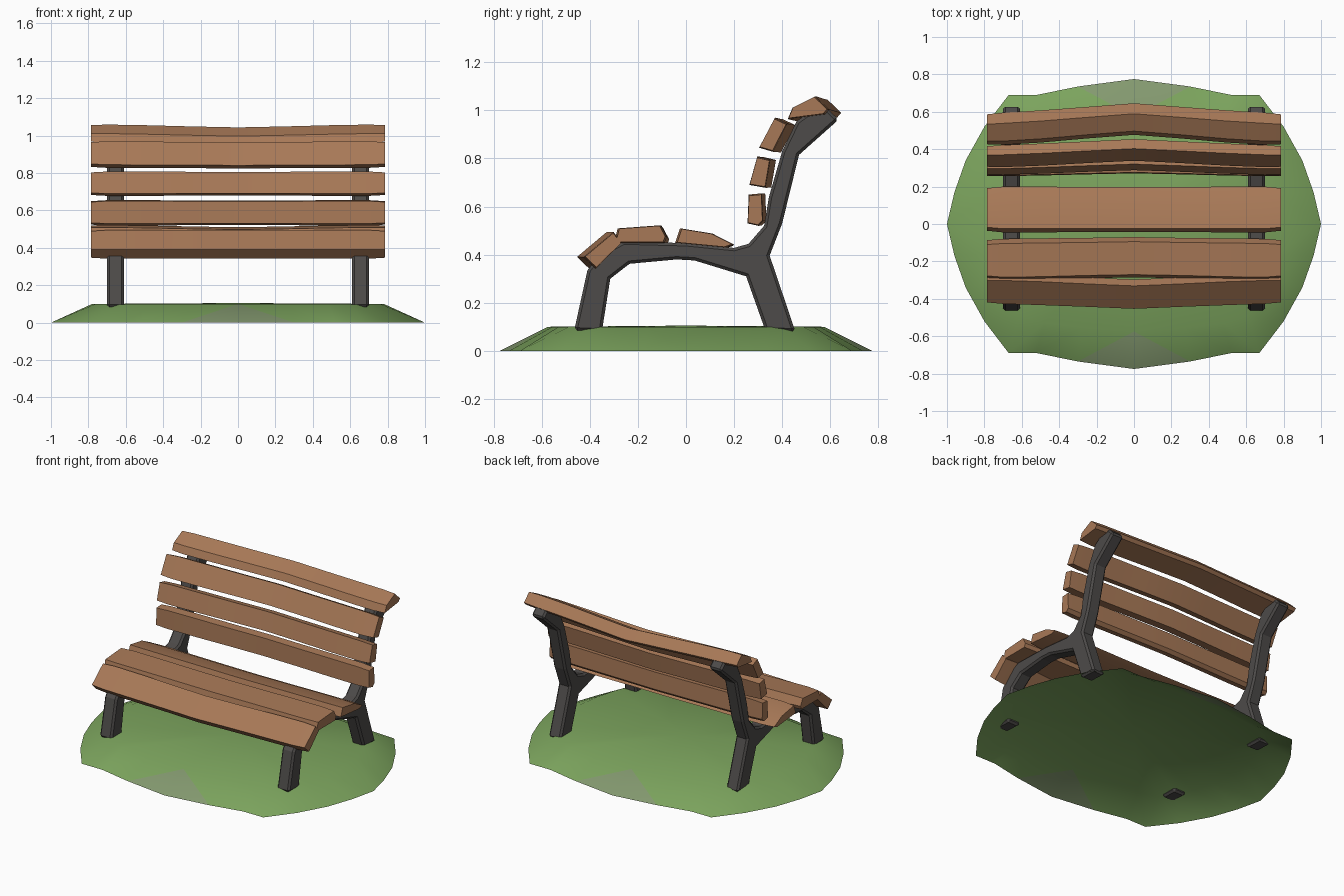
import bpy, bmesh, math

if "Cube" in bpy.data.objects:
    bpy.data.objects.remove(bpy.data.objects["Cube"])


def material(name, rgb):
    m = bpy.data.materials.new(name)
    m.diffuse_color = (*rgb, 1)
    m.use_nodes = True
    m.node_tree.nodes["Principled BSDF"].inputs["Base Color"].default_value = m.diffuse_color
    return m


WOOD = material("warm wood", (0.39, 0.19, 0.095))
IRON = material("dark iron", (0.075, 0.07, 0.067))
GRASS = material("grass green", (0.20, 0.37, 0.11))
WORN = material("worn grass", (0.23, 0.32, 0.16))


def make(name, bm, mats, smooth=None):
    me = bpy.data.meshes.new(name)
    bm.to_mesh(me)
    bm.free()
    ob = bpy.data.objects.new(name, me)
    bpy.context.collection.objects.link(ob)
    for m in mats:
        me.materials.append(m)
    if smooth:
        bpy.ops.object.select_all(action='DESELECT')
        ob.select_set(True)
        bpy.context.view_layer.objects.active = ob
        bpy.ops.object.shade_smooth_by_angle(angle=math.radians(smooth))
    return ob


# Slat: a (y, z) section swept along x, bowed in the middle
def slat(name, section, bow):
    bm = bmesh.new()
    rings = []
    cy = sum(p[0] for p in section) / len(section)
    cz = sum(p[1] for p in section) / len(section)
    for x, t, s in ((-.785, 0, .93), (-.70, .06, 1), (-.5, .28, 1), (-.25, .65, .98), (0, 1, .98),
                    (.25, .65, .98), (.5, .28, 1), (.70, .06, 1), (.785, 0, .93)):
        rings.append([bm.verts.new((x, cy + (y - cy) * s + bow[0] * t,
                                    cz + (z - cz) * s + bow[1] * t)) for y, z in section])
    n = len(section)
    for a, b in zip(rings, rings[1:]):
        for i in range(n):
            j = (i + 1) % n
            bm.faces.new((a[i], a[j], b[j], b[i]))
    bm.faces.new(rings[0])
    bm.faces.new(rings[-1][::-1])
    bmesh.ops.recalc_face_normals(bm, faces=bm.faces)
    return make(name, bm, [WOOD], 30)


# Seat slats
slat("seat_slat_front", [(-.425, .39), (-.375, .342), (-.265, .45), (-.30, .495)], (-.03, 0))
slat("seat_slat_middle", [(-.30, .45), (-.285, .51), (-.105, .523), (-.08, .475), (-.09, .45)], (.012, -.012))
slat("seat_slat_rear", [(-.045, .45), (-.025, .51), (.11, .488), (.20, .442), (.165, .43)], (0, -.005))

# Backrest slats
slat("back_slat_1", [(.255, .53), (.26, .65), (.315, .655), (.32, .54), (.30, .52)], (.015, 0))
slat("back_slat_2", [(.262, .69), (.295, .808), (.35, .795), (.33, .678)], (.025, 0))
slat("back_slat_3", [(.302, .845), (.368, .97), (.42, .945), (.36, .828)], (.035, -.005))
slat("back_slat_top", [(.42, .965), (.44, 1.012), (.535, 1.06), (.592, 1.005), (.575, .985)], (.055, -.015))

# Side frames: one profile extruded in x, mirrored to the other end
PROFILE = [(-.465, .085), (-.35, .08), (-.315, .30), (-.235, .362), (-.04, .38), (.035, .376),
           (.25, .31), (.33, .085), (.455, .08), (.348, .396), (.40, .53), (.47, .815), (.635, .962),
           (.565, 1.03), (.46, .955), (.40, .83), (.345, .64), (.325, .52), (.26, .445),
           (.20, .428), (0, .448), (-.26, .455), (-.36, .40), (-.41, .335)]
bm = bmesh.new()
face = bm.faces.new([bm.verts.new((.61, y, z)) for y, z in PROFILE])
ext = bmesh.ops.extrude_face_region(bm, geom=[face])
for v in ext["geom"]:
    if isinstance(v, bmesh.types.BMVert):
        v.co.x = .70
if not face.is_valid or len(bm.faces) < len(PROFILE) + 2:
    bm.faces.new([v for v in bm.verts if v.co.x < .65][:len(PROFILE)])
bmesh.ops.recalc_face_normals(bm, faces=bm.faces)
frame = make("side_frames", bm, [IRON])
bev = frame.modifiers.new("chamfer", 'BEVEL')
bev.width = .012
bev.segments = 1
bev.limit_method = 'ANGLE'
bev.angle_limit = math.radians(60)
mir = frame.modifiers.new("mirror", 'MIRROR')
mir.use_axis = (True, False, False)

# Grass mound: one quarter of an open low-poly shell, mirrored twice
OUTER = [(1, 0), (.96, .17), (.90, .34), (.80, .52), (.67, .69), (.52, .69), (.30, .735), (0, .775)]
INNER = [(.78, 0), (.76, .16), (.72, .30), (.68, .41), (.61, .49), (.48, .53), (.28, .555), (0, .575)]
HEIGHT = [.10, .10, .10, .098, .098, .10, .10, .10]
bm = bmesh.new()
outer = [bm.verts.new((x, y, 0.003)) for x, y in OUTER]
inner = [bm.verts.new((x, y, z)) for (x, y), z in zip(INNER, HEIGHT)]
centre = bm.verts.new((0, 0, .105))
for i in range(len(OUTER) - 1):
    bm.faces.new((outer[i], outer[i + 1], inner[i + 1]))
    bm.faces.new((outer[i], inner[i + 1], inner[i]))
    bm.faces.new((inner[i], inner[i + 1], centre))
bmesh.ops.recalc_face_normals(bm, faces=bm.faces)
if sum(f.normal.z for f in bm.faces) < 0:
    bmesh.ops.reverse_faces(bm, faces=bm.faces)
# worn patches at the middle of the front and back rim
for f in bm.faces:
    c = f.calc_center_median()
    f.material_index = 1 if c.x < .15 and c.y > .6 else 0
for v in outer:
    v.co.z = 0
mound = make("grass_mound", bm, [GRASS, WORN], 40)
mm = mound.modifiers.new("mirror", 'MIRROR')
mm.use_axis = (True, True, False)
